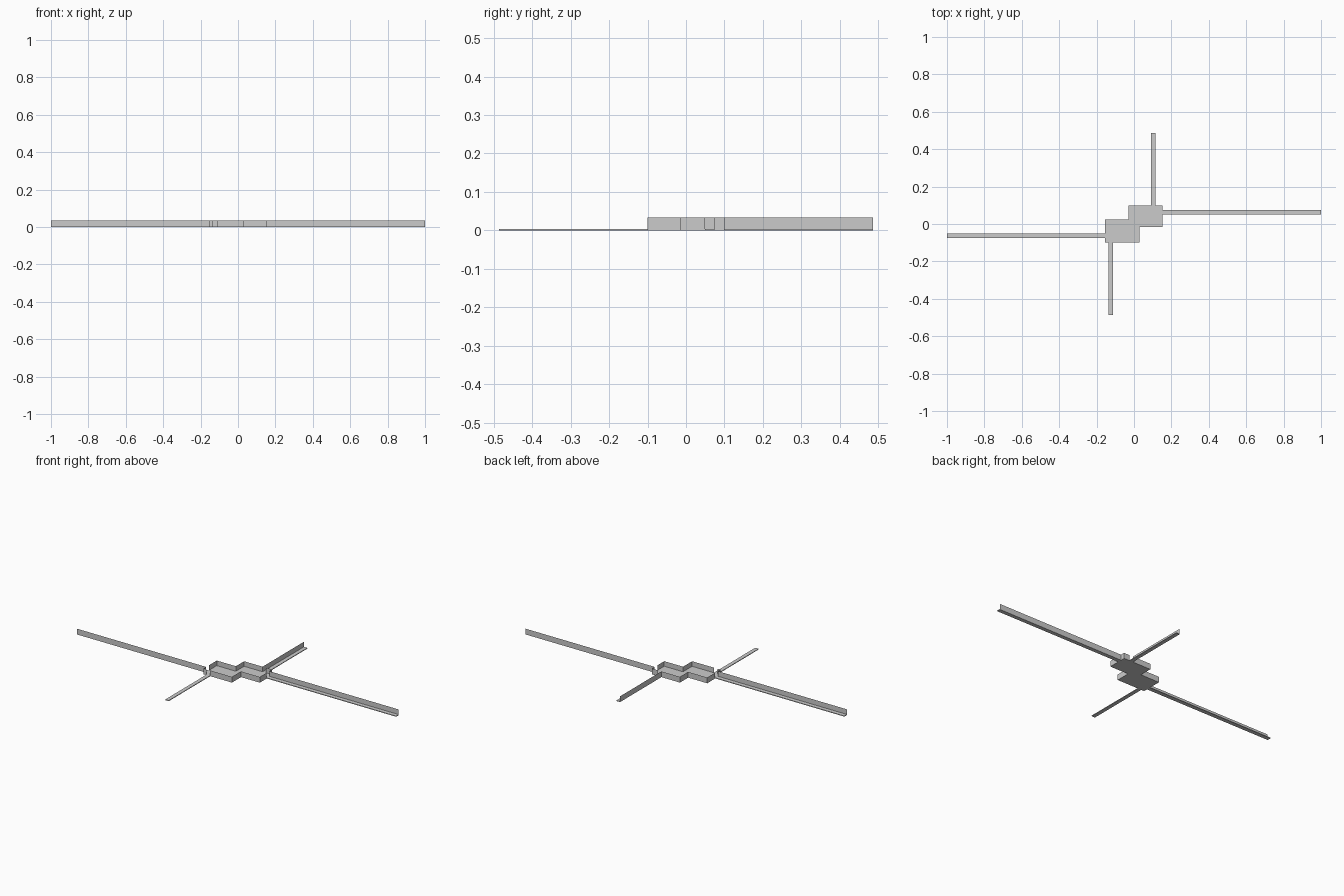
import bpy, bmesh

if "Cube" in bpy.data.objects:
    bpy.data.objects.remove(bpy.data.objects["Cube"])

T, H = 0.004, 0.034   # floor thickness, wall top


def make(name, bm):
    me = bpy.data.meshes.new(name)
    bm.to_mesh(me)
    bm.free()
    ob = bpy.data.objects.new(name, me)
    bpy.context.collection.objects.link(ob)
    return ob


def slab(name, outline):
    # thin floor plate from a counter-clockwise outline
    bm = bmesh.new()
    base = bm.faces.new([bm.verts.new((x, y, 0)) for x, y in outline])
    top = bmesh.ops.extrude_face_region(bm, geom=[base])["geom"]
    bmesh.ops.translate(bm, vec=(0, 0, T),
                        verts=[v for v in top if isinstance(v, bmesh.types.BMVert)])
    bmesh.ops.recalc_face_normals(bm, faces=bm.faces)
    make(name, bm)


def walls(name, runs):
    # single-sheet walls along each run; front side is left of the direction
    bm = bmesh.new()
    for pts in runs:
        low = [bm.verts.new((x, y, T)) for x, y in pts]
        high = [bm.verts.new((x, y, H)) for x, y in pts]
        for i in range(len(pts) - 1):
            bm.faces.new((low[i], high[i], high[i + 1], low[i + 1]))
    make(name, bm)


def rect(x0, x1, y0, y1):
    return [(x0, y0), (x1, y0), (x1, y1), (x0, y1)]


# central stepped room
slab("room_floor", [(-0.155, -0.1), (0.03, -0.1), (0.03, -0.015), (0.153, -0.015),
                    (0.153, 0.1), (-0.03, 0.1), (-0.03, 0.023), (-0.155, 0.023)])
# room walls, broken by one doorway per corridor
walls("room_walls", [
    [(-0.112, -0.1), (0.03, -0.1), (0.03, -0.015), (0.153, -0.015), (0.153, 0.05)],
    [(0.153, 0.074), (0.153, 0.1), (0.114, 0.1)],
    [(0.091, 0.1), (-0.03, 0.1), (-0.03, 0.023), (-0.155, 0.023), (-0.155, -0.052)],
    [(-0.155, -0.076), (-0.155, -0.1), (-0.135, -0.1)],
])

# corridor floors
slab("left_corridor_floor", rect(-1, -0.155, -0.076, -0.052))
slab("right_corridor_floor", rect(0.153, 1, 0.05, 0.074))
slab("back_corridor_floor", rect(0.091, 0.114, 0.1, 0.487))
slab("front_corridor_floor", rect(-0.135, -0.112, -0.487, -0.1))

# corridor side walls (the front corridor has none)
walls("left_corridor_wall", [[(-0.155, -0.076), (-1, -0.076)]])
walls("right_corridor_wall", [[(0.153, 0.074), (1, 0.074)]])
walls("back_corridor_wall", [[(0.091, 0.487), (0.091, 0.1)]])
